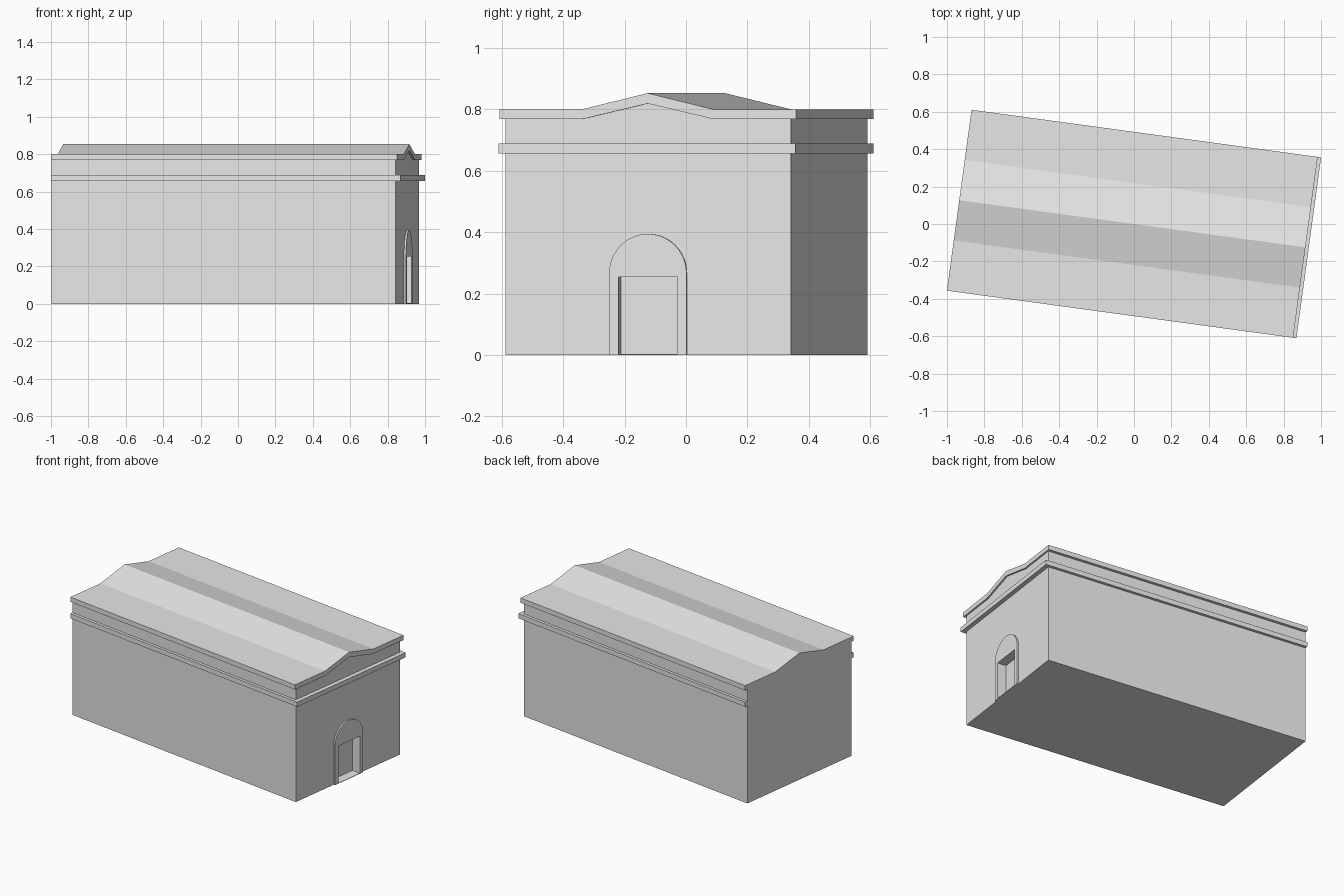
import bpy, bmesh
from math import pi, sin, cos, radians
from mathutils import Matrix

if "Cube" in bpy.data.objects:
    bpy.data.objects.remove(bpy.data.objects["Cube"], do_unlink=True)

stone = bpy.data.materials.new("pale_grey_stone")
stone.use_nodes = True
stone.diffuse_color = (0.8, 0.8, 0.8, 1)
stone.node_tree.nodes["Principled BSDF"].inputs["Base Color"].default_value = (0.8, 0.8, 0.8, 1)

TURN = Matrix.Rotation(radians(-7.75), 4, 'Z')
BACK = -0.943       # plain rear end, flush for every part
WALL_FRONT = 0.914
GABLE = 0.217       # half width of the low gable


def extrude(name, profile, start, end):
    """Extrude a (side, height) outline along the building's length."""
    bm = bmesh.new()
    face = bm.faces.new([bm.verts.new((start, y, z)) for y, z in profile])
    out = bmesh.ops.extrude_face_region(bm, geom=[face])
    moved = [v for v in out["geom"] if isinstance(v, bmesh.types.BMVert)]
    bmesh.ops.translate(bm, verts=moved, vec=(end - start, 0, 0))
    bmesh.ops.recalc_face_normals(bm, faces=bm.faces)
    bm.transform(TURN)
    mesh = bpy.data.meshes.new(name)
    bm.to_mesh(mesh)
    bm.free()
    mesh.materials.append(stone)
    obj = bpy.data.objects.new(name, mesh)
    bpy.context.collection.objects.link(obj)
    return obj


def box(half, low, high):
    return [(-half, low), (half, low), (half, high), (-half, high)]


def gable_line(half, eave, peak):
    return [(half, eave), (GABLE, eave), (0, peak), (-GABLE, eave), (-half, eave)]


def cut(obj, cutter):
    mod = obj.modifiers.new("door_cut", 'BOOLEAN')
    mod.object, mod.operation, mod.solver = cutter, 'DIFFERENCE', 'EXACT'
    graph = bpy.context.evaluated_depsgraph_get()
    mesh = bpy.data.meshes.new_from_object(obj.evaluated_get(graph))
    obj.modifiers.clear()
    obj.data = mesh


# Main hall, topped by the gable line
hall = extrude("hall_walls", [(-0.469, 0), (0.469, 0)] + gable_line(0.469, 0.768, 0.819),
               BACK, WALL_FRONT)

# Lower string course
extrude("lower_cornice", box(0.488, 0.657, 0.689), BACK, 0.943)

# Roof slab, whose edge forms the upper cornice and gable moulding
top = gable_line(0.488, 0.80, 0.853)
under = gable_line(0.488, 0.768, 0.819)[::-1]
extrude("roof", top + under, BACK, 0.925)

# Raised arched door surround
R, SPRING, STEPS = 0.127, 0.267, 24
arc = [(R * cos(pi * i / STEPS), SPRING + R * sin(pi * i / STEPS)) for i in range(STEPS + 1)]
surround = extrude("arched_door_surround", [(-R, 0), (R, 0)] + arc, 0.89, 0.924)

# Rectangular door recess through the surround and into the wall
cutter = extrude("door_cutter", box(0.097, 0.003, 0.253), 0.862, 1.0)
cutter.hide_render = True
for part in (hall, surround):
    cut(part, cutter)
bpy.data.objects.remove(cutter, do_unlink=True)
